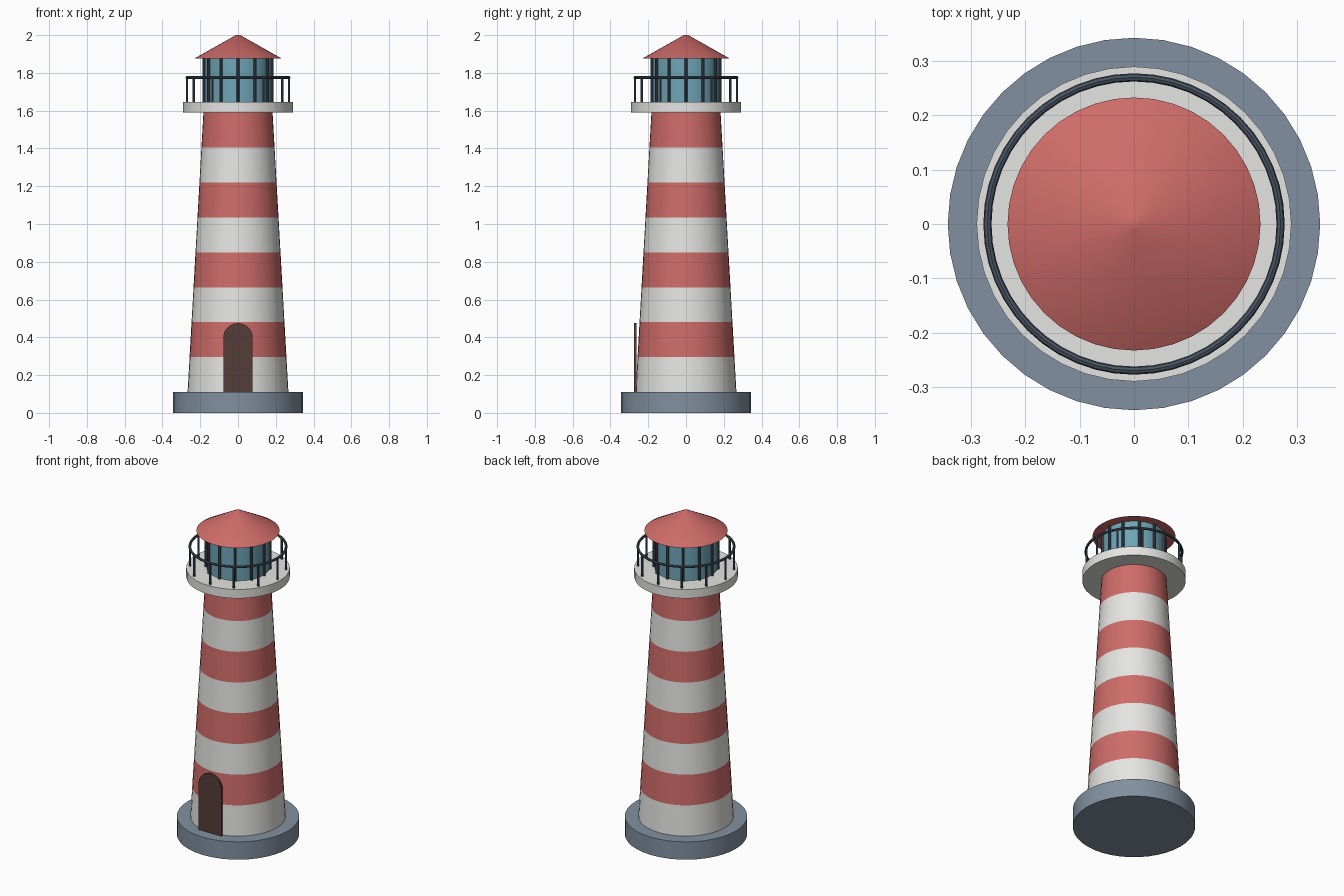
import bpy, math

cube = bpy.data.objects.get("Cube")
if cube:
    bpy.data.objects.remove(cube)

SEG = 40


def material(name, rgb):
    m = bpy.data.materials.new(name)
    m.use_nodes = True
    m.diffuse_color = (*rgb, 1)
    m.node_tree.nodes["Principled BSDF"].inputs["Base Color"].default_value = (*rgb, 1)
    return m


red = material("red paint", (0.62, 0.15, 0.14))
white = material("white paint", (0.78, 0.78, 0.76))
stone = material("blue grey stone", (0.22, 0.28, 0.35))
glass = material("teal glass", (0.16, 0.38, 0.47))
iron = material("dark iron", (0.065, 0.09, 0.125))
wood = material("dark brown wood", (0.09, 0.045, 0.04))


def smooth(ob):
    bpy.ops.object.select_all(action='DESELECT')
    ob.select_set(True)
    bpy.context.view_layer.objects.active = ob
    bpy.ops.object.shade_smooth_by_angle(angle=math.radians(30))


def mesh_object(name, verts, faces, mats):
    me = bpy.data.meshes.new(name)
    me.from_pydata(verts, [], faces)
    for m in mats:
        me.materials.append(m)
    ob = bpy.data.objects.new(name, me)
    bpy.context.collection.objects.link(ob)
    return ob


def lathe(name, rings, mats, seg=SEG, at=(0, 0)):
    """Closed solid through (radius, height) rings, bottom to top."""
    verts = [(at[0] + r * math.cos(math.tau * i / seg),
              at[1] + r * math.sin(math.tau * i / seg), z)
             for r, z in rings for i in range(seg)]
    faces = [(k * seg + i, k * seg + (i + 1) % seg,
              (k + 1) * seg + (i + 1) % seg, (k + 1) * seg + i)
             for k in range(len(rings) - 1) for i in range(seg)]
    faces += [tuple(reversed(range(seg))),
              tuple(range((len(rings) - 1) * seg, len(rings) * seg))]
    ob = mesh_object(name, verts, faces, mats)
    smooth(ob)
    return ob


# Stone base
BASE_TOP, DECK, FLOOR, EAVES = 0.11, 1.59, 1.645, 1.875
lathe("base", [(0.343, 0), (0.343, BASE_TOP)], [stone])

# Tapered tower with eight alternating bands
BANDS = 8
rings = [(0.267 + (0.183 - 0.267) * k / BANDS,
          BASE_TOP + (DECK - BASE_TOP) * k / BANDS) for k in range(BANDS + 1)]
tower = lathe("tower", rings, [white, red])
for p in tower.data.polygons:
    band = int((p.center.z - BASE_TOP) / (DECK - BASE_TOP) * BANDS)
    p.material_index = min(band, BANDS - 1) % 2

# Gallery, lamp room and roof
lathe("gallery_floor", [(0.29, DECK), (0.29, FLOOR)], [white])
lathe("lamp_room_glass", [(0.175, FLOOR), (0.175, EAVES)], [glass])
lathe("roof", [(0.233, EAVES), (0.012, 2.0)], [red])

# Window bars and railing posts
for i in range(12):
    a = math.tau * i / 12
    c, s = math.cos(a), math.sin(a)
    lathe(f"window_bar_{i + 1}", [(0.008, FLOOR), (0.008, EAVES)],
          [iron], 8, (0.18 * c, 0.18 * s))
    lathe(f"railing_post_{i + 1}", [(0.0065, FLOOR), (0.0065, 1.776)],
          [iron], 8, (0.27 * c, 0.27 * s))

# Handrail ring
bpy.ops.mesh.primitive_torus_add(major_radius=0.27, minor_radius=0.0075,
                                 major_segments=48, minor_segments=8,
                                 location=(0, 0, 1.776))
rail = bpy.context.object
rail.name = "handrail"
rail.data.materials.append(iron)
smooth(rail)

# Arched door, a thin slab in front of the tower
HALF, SPRING, FRONT, BACK = 0.078, 0.397, -0.274, -0.262
outline = [(-HALF, BASE_TOP), (HALF, BASE_TOP)]
outline += [(HALF * math.cos(math.pi * i / 16), SPRING + HALF * math.sin(math.pi * i / 16))
            for i in range(17)]
n = len(outline)
verts = [(x, y, z) for y in (FRONT, BACK) for x, z in outline]
faces = [tuple(range(n)), tuple(reversed(range(n, 2 * n)))]
faces += [(i, i + n, (i + 1) % n + n, (i + 1) % n) for i in range(n)]
mesh_object("door", verts, faces, [wood])
